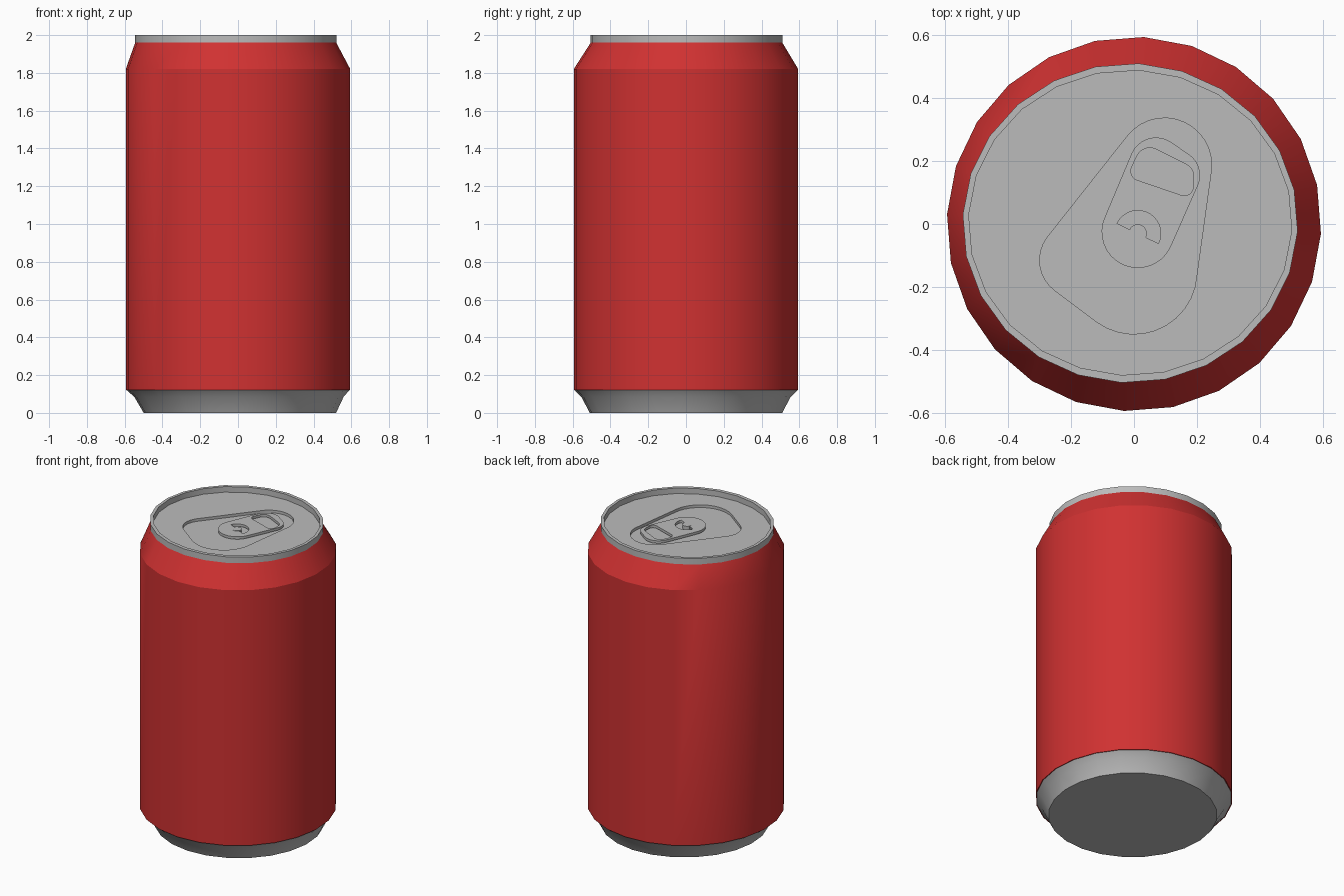
import bpy, bmesh
from math import cos, sin, radians
from mathutils import Vector
from mathutils.geometry import convex_hull_2d

cube = bpy.data.objects.get("Cube")
if cube:
    bpy.data.objects.remove(cube)

SIDES = 24
TURN = -3


def material(name, color):
    m = bpy.data.materials.new(name)
    m.use_nodes = True
    m.diffuse_color = color
    bsdf = m.node_tree.nodes["Principled BSDF"]
    bsdf.inputs["Base Color"].default_value = color
    bsdf.inputs["Roughness"].default_value = 0.6
    return m


red = material("red paint", (0.63, 0.031, 0.031, 1))
metal = material("grey metal", (0.5, 0.5, 0.5, 1))


def ellipse(rx, ry, cx=0, cy=0, n=SIDES, turn=TURN):
    angles = [radians(turn + 360 * i / n) for i in range(n)]
    return [Vector((cx + rx * cos(a), cy + ry * sin(a))) for a in angles]


def select_only(ob):
    bpy.ops.object.select_all(action='DESELECT')
    ob.select_set(True)
    bpy.context.view_layer.objects.active = ob


def shell(name, rings, mat, caps=()):
    """Skin a stack of (rx, ry, cx, cy, z) rings, capping the listed ends."""
    bm = bmesh.new()
    loops = [[bm.verts.new((p.x, p.y, z)) for p in ellipse(rx, ry, cx, cy)]
             for rx, ry, cx, cy, z in rings]
    for low, high in zip(loops, loops[1:]):
        for i in range(SIDES):
            j = (i + 1) % SIDES
            bm.faces.new((low[i], low[j], high[j], high[i]))
    if "bottom" in caps:
        bm.faces.new(loops[0][::-1])
    if "top" in caps:
        bm.faces.new(loops[-1])
    mesh = bpy.data.meshes.new(name)
    bm.to_mesh(mesh)
    bm.free()
    mesh.materials.append(mat)
    ob = bpy.data.objects.new(name, mesh)
    bpy.context.collection.objects.link(ob)
    select_only(ob)
    bpy.ops.object.shade_smooth_by_angle(angle=radians(25))
    return ob


def hull(*circles):
    """Rounded outline wrapped around (x, y, radius) circles."""
    pts = [p for x, y, r in circles for p in ellipse(r, r, x, y, 32)]
    return [pts[i] for i in convex_hull_2d(pts)]


def plate(name, outlines, bottom, top):
    """Flat plate; outlines after the first are holes."""
    curve = bpy.data.curves.new(name, 'CURVE')
    curve.dimensions = '2D'
    curve.fill_mode = 'BOTH'
    curve.extrude = (top - bottom) / 2
    for outline in outlines:
        spline = curve.splines.new('POLY')
        spline.points.add(len(outline) - 1)
        for point, p in zip(spline.points, outline):
            point.co = (p.x, p.y, 0, 1)
        spline.use_cyclic_u = True
    curve.materials.append(metal)
    ob = bpy.data.objects.new(name, curve)
    ob.location.z = (top + bottom) / 2
    bpy.context.collection.objects.link(ob)
    select_only(ob)
    bpy.ops.object.convert(target='MESH')


# Can body: base, painted wall with shoulder, and upright rim
wall_low = (0.595, 0.595, 0, 0, 0.12)
neck = (0.533, 0.508, -0.012, 0.003, 1.96)
shell("base", [(0.51, 0.51, 0.01, 0, 0), (0.555, 0.555, 0.005, 0, 0.085),
               (0.59, 0.59, 0, 0, 0.12)], metal, ["bottom"])
shell("painted_wall", [(0.585, 0.585, 0, 0, 0.12), wall_low,
                       (0.595, 0.595, 0, 0, 1.82), neck], red)
inner = (0.514, 0.485, -0.012, 0.004)
shell("rim", [neck, neck[:4] + (2.0,), inner + (2.0,), inner + (1.945,)],
      metal, ["top"])

# Lid with the pressed recess around the opener
recess = hull((0.097, 0.187, 0.15), (0, -0.15, 0.2), (-0.18, -0.115, 0.12))
plate("lid", [ellipse(*inner), recess], 1.943, 1.963)

# Pull tab with a finger hole and a half round slot by the rivet
tab = hull((0.012, -0.025, 0.115), (0.07, 0.19, 0.085), (0.13, 0.155, 0.08))
finger_hole = hull((0.05, 0.197, 0.045), (0.145, 0.15, 0.045),
                   (0.02, 0.168, 0.03), (0.16, 0.118, 0.028))
cx, cy = 0.012, -0.03
slot = [Vector((cx + 0.073 * cos(radians(a)), cy + 0.073 * sin(radians(a))))
        for a in range(-26, 155, 12)]
plate("pull_tab", [tab, finger_hole, slot], 1.95, 1.967)
plate("rivet", [ellipse(0.029, 0.029, cx, cy)], 1.943, 1.969)
